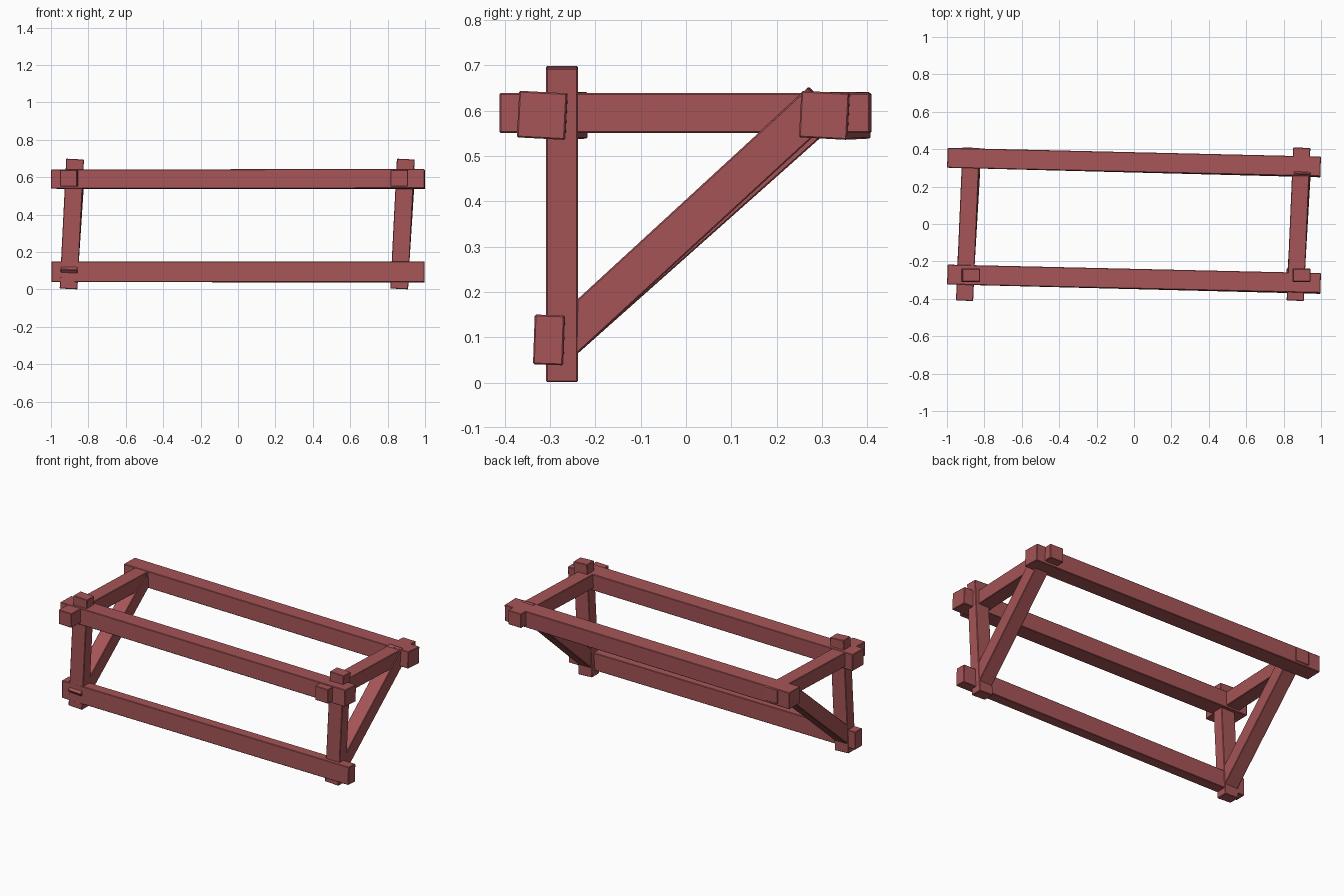
import bpy
import bmesh
import math
from mathutils import Vector, Matrix

cube = bpy.data.objects.get("Cube")
if cube:
    bpy.data.objects.remove(cube, do_unlink=True)

wood = bpy.data.materials.new("red_wood")
wood.use_nodes = True
colour = (0.38, 0.09, 0.095, 1)
wood.diffuse_color = colour
wood.node_tree.nodes["Principled BSDF"].inputs["Base Color"].default_value = colour

X, Y, Z = (Vector(a) for a in ((1, 0, 0), (0, 1, 0), (0, 0, 1)))


def beam(name, start, end, ref, width, height, roll=0):
    """Square-cut timber between two points; its far end may be rolled in degrees."""
    start, end = Vector(start), Vector(end)
    axis = (end - start).normalized()
    side = axis.cross(ref).normalized()
    up = side.cross(axis)
    bm = bmesh.new()
    rings = []
    for point, angle in ((start, 0), (end, roll)):
        turn = Matrix.Rotation(math.radians(angle), 3, axis)
        rings.append([bm.verts.new(point + turn @ (side * s * width / 2 + up * u * height / 2))
                      for s, u in ((-1, -1), (1, -1), (1, 1), (-1, 1))])
    for ring in rings:
        bm.faces.new(ring)
    for i in range(4):
        j = (i + 1) % 4
        bm.faces.new((rings[0][i], rings[0][j], rings[1][j], rings[1][i]))
    bmesh.ops.recalc_face_normals(bm, faces=bm.faces)
    mesh = bpy.data.meshes.new(name)
    bm.to_mesh(mesh)
    bm.free()
    mesh.materials.append(wood)
    obj = bpy.data.objects.new(name, mesh)
    bpy.context.collection.objects.link(obj)
    # Slightly worn edges
    bevel = obj.modifiers.new("worn_edges", "BEVEL")
    bevel.width = 0.003
    bevel.segments = 1
    return obj


# Long rails, running slightly askew
beam("front_top_rail", (-0.998, -0.27, 0.59), (0.998, -0.318, 0.59), Z, 0.106, 0.103, -3)
beam("back_top_rail", (-0.998, 0.354, 0.59), (0.998, 0.305, 0.59), Z, 0.106, 0.103, -3)
beam("bottom_rail", (-0.998, -0.275, 0.094), (0.998, -0.303, 0.094), Z, 0.066, 0.11, -2)

# Leaning end frames: post, cross rail and diagonal brace
for label, low, high in (("right", -0.906, -0.871), ("left", 0.862, 0.897)):
    beam(label + "_post", (low, -0.274, 0.003), (high, -0.274, 0.697), Y, 0.095, 0.07)
    beam(label + "_cross_rail", (low, -0.41, 0.595), (high, 0.408, 0.595), Z, 0.092, 0.088)
    lift = 0.003 if label == "left" else -0.015
    beam(label + "_brace", (low + 0.003, -0.295, 0.073), (high + 0.003, 0.3, 0.617 + lift),
         X, 0.088, 0.09)
